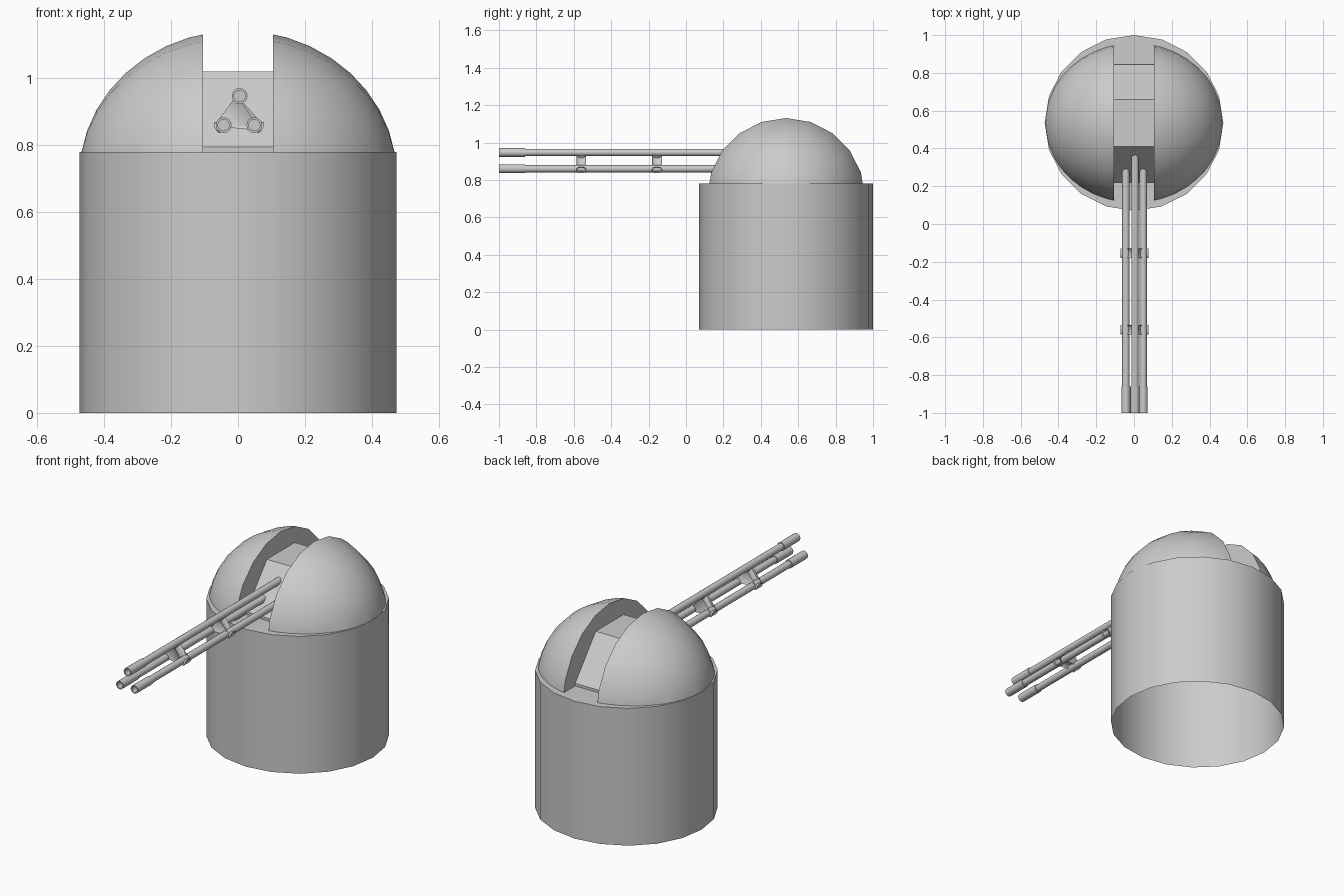
import bpy, bmesh, math
from mathutils import Vector, Matrix

if "Cube" in bpy.data.objects:
    bpy.data.objects.remove(bpy.data.objects["Cube"])

CY = 0.535   # centre of the tower in y
SLOT = 0.105  # half width of the dome slot
LEDGE = 0.78  # top of the tower


def finish(name, bm, angle=30):
    bmesh.ops.remove_doubles(bm, verts=bm.verts, dist=1e-5)
    bmesh.ops.recalc_face_normals(bm, faces=bm.faces)
    me = bpy.data.meshes.new(name)
    bm.to_mesh(me)
    bm.free()
    ob = bpy.data.objects.new(name, me)
    bpy.context.collection.objects.link(ob)
    bpy.ops.object.select_all(action='DESELECT')
    ob.select_set(True)
    bpy.context.view_layer.objects.active = ob
    bpy.ops.object.shade_smooth_by_angle(angle=math.radians(angle))
    return ob


def loft(name, rings, cap_start=True, cap_end=True, angle=30):
    bm = bmesh.new()
    vs = [[bm.verts.new(p) for p in ring] for ring in rings]
    n = len(vs[0])
    for a, b in zip(vs, vs[1:]):
        for i in range(n):
            j = (i + 1) % n
            bm.faces.new((a[i], a[j], b[j], b[i]))
    if cap_start:
        bm.faces.new(vs[0])
    if cap_end:
        bm.faces.new(vs[-1])
    return finish(name, bm, angle)


# Tower: 20-sided drum, open underneath
def drum_ring(z):
    return [(0.473 * math.cos(i * math.tau / 20), CY + 0.465 * math.sin(i * math.tau / 20), z)
            for i in range(20)]


loft("tower_drum", [drum_ring(0), drum_ring(LEDGE)], cap_start=False)

# Two dome shells either side of the slot
for side, name in ((-1, "dome_left"), (1, "dome_right")):
    bm = bmesh.new()
    bmesh.ops.create_uvsphere(bm, u_segments=20, v_segments=20, radius=1)
    bmesh.ops.transform(bm, verts=bm.verts, matrix=Matrix.Translation((0, CY, 0.71))
                        @ Matrix.Diagonal((0.474, 0.433, 0.433, 1))
                        @ Matrix.Rotation(math.pi / 2, 4, 'Y'))
    cut = bmesh.ops.bisect_plane(bm, geom=bm.verts[:] + bm.edges[:] + bm.faces[:],
                                 plane_co=(side * SLOT, 0, 0), plane_no=(-side, 0, 0),
                                 clear_outer=True)
    rim = [e for e in cut["geom_cut"] if isinstance(e, bmesh.types.BMEdge)]
    bmesh.ops.contextual_create(bm, geom=rim)
    bmesh.ops.bisect_plane(bm, geom=bm.verts[:] + bm.edges[:] + bm.faces[:],
                           plane_co=(0, 0, LEDGE - 0.003), plane_no=(0, 0, -1), clear_outer=True)
    finish(name, bm, 35)

# Faceted gun core inside the slot
core = [(0.22, 0.70), (0.22, 0.795), (0.41, 1.02), (0.66, 1.02), (0.845, 0.795), (0.845, 0.70)]
loft("gun_core", [[(x, y, z) for y, z in core] for x in (-SLOT, SLOT)], angle=20)

# Three barrels with hollow, thicker muzzles
profile = [(0.017, -0.90), (0.017, -1.0), (0.0235, -1.0), (0.0235, -0.86), (0.0195, -0.86), (0.0195, 0.42)]
barrels = {"barrel_left": (-0.043, 0.86), "barrel_right": (0.049, 0.86), "barrel_top": (0.005, 0.947)}
for name, (bx, bz) in barrels.items():
    rings = [[(bx + r * math.cos(i * math.tau / 16), y, bz + r * math.sin(i * math.tau / 16))
              for i in range(16)] for r, y in profile]
    loft(name, rings)

# Rounded triangular brackets holding the barrels
corners = [Vector((-0.072, 0.848)), Vector((0.078, 0.848)), Vector((0.004, 0.955))]


def bracket_ring(y, r):
    ring = []
    for k, c in enumerate(corners):
        d_in, d_out = c - corners[k - 1], corners[(k + 1) % 3] - c
        a0 = math.atan2(-d_in.x, d_in.y)
        a1 = math.atan2(-d_out.x, d_out.y)
        turn = (a1 - a0) % math.tau
        for s in range(6):
            a = a0 + turn * s / 5 
            ring.append((c.x + r * math.cos(a + math.pi), y, c.y + r * math.sin(a + math.pi)))
    return ring


for name, y in (("front_bracket", -0.56), ("rear_bracket", -0.155)):
    section = [(-0.026, 0.009), (-0.021, 0.017), (-0.012, 0.021), (0.012, 0.021), (0.021, 0.017), (0.026, 0.009)]
    loft(name, [bracket_ring(y + dy, r) for dy, r in section], angle=50)
